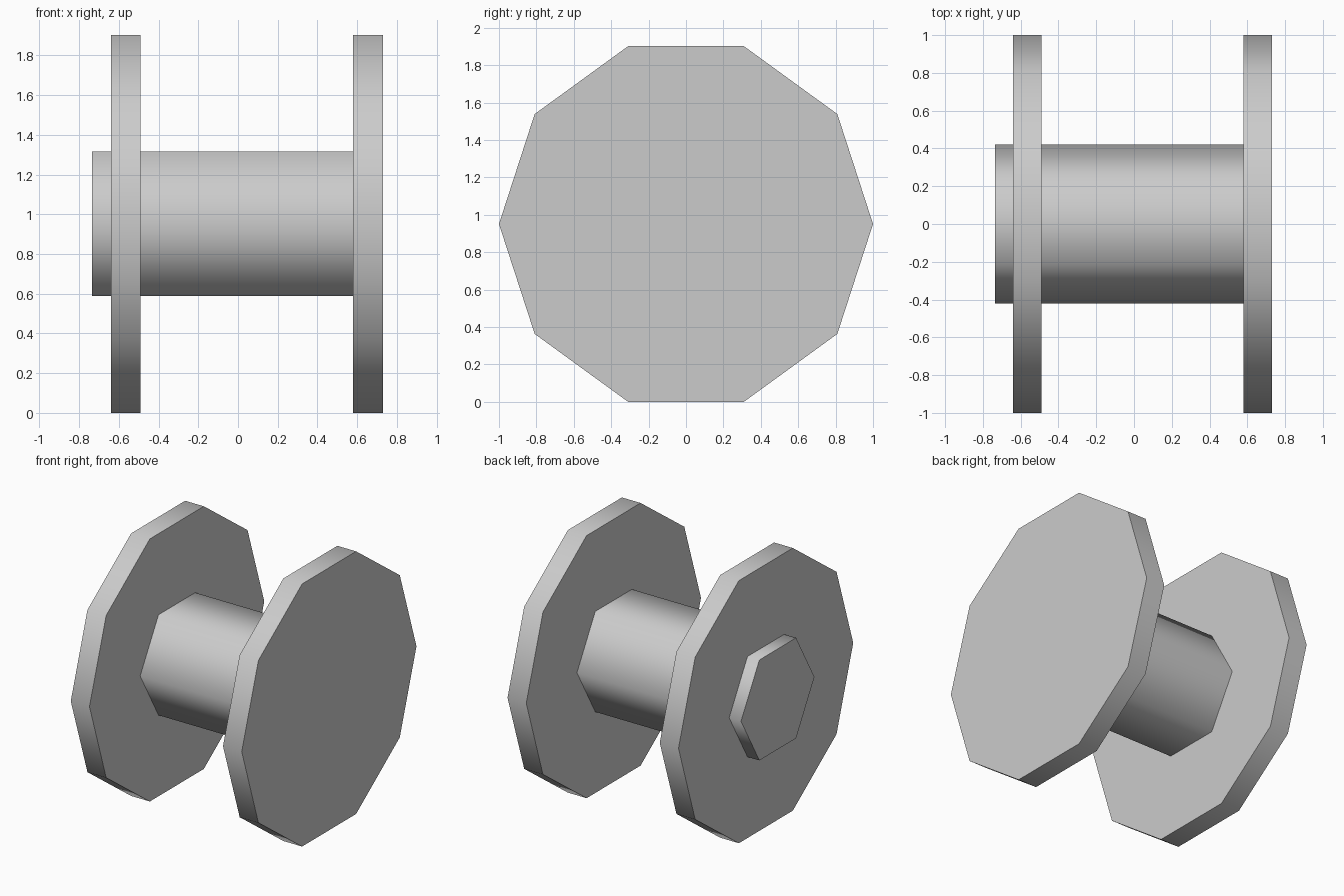
import bpy
from math import cos, pi, radians

cube = bpy.data.objects.get("Cube")
if cube:
    bpy.data.objects.remove(cube, do_unlink=True)

grey = bpy.data.materials.new("light_grey")
grey.use_nodes = True
colour = (0.6, 0.6, 0.6, 1)
grey.diffuse_color = colour
grey.node_tree.nodes["Principled BSDF"].inputs["Base Color"].default_value = colour

WHEEL_RADIUS = 1.0
AXLE_HEIGHT = WHEEL_RADIUS * cos(pi / 10)  # a flat of the ten-sided wheel rests on the ground


def prism(name, sides, radius, x0, x1):
    """Regular prism lying along x, with corners at front and back."""
    bpy.ops.mesh.primitive_cylinder_add(
        vertices=sides, radius=radius, depth=x1 - x0,
        location=((x0 + x1) / 2, 0, AXLE_HEIGHT), rotation=(0, pi / 2, 0))
    obj = bpy.context.object
    obj.name = name
    obj.data.materials.append(grey)
    # Round shading around the rim, crisp edges at the caps
    bpy.ops.object.shade_smooth_by_angle(angle=radians(70))
    return obj


# Two ten-sided wheels
prism("right_wheel", 10, WHEEL_RADIUS, -0.64, -0.49)
prism("left_wheel", 10, WHEEL_RADIUS, 0.58, 0.73)

# Six-sided axle, poking out through the right wheel
prism("axle", 6, 0.42, -0.735, 0.6)
